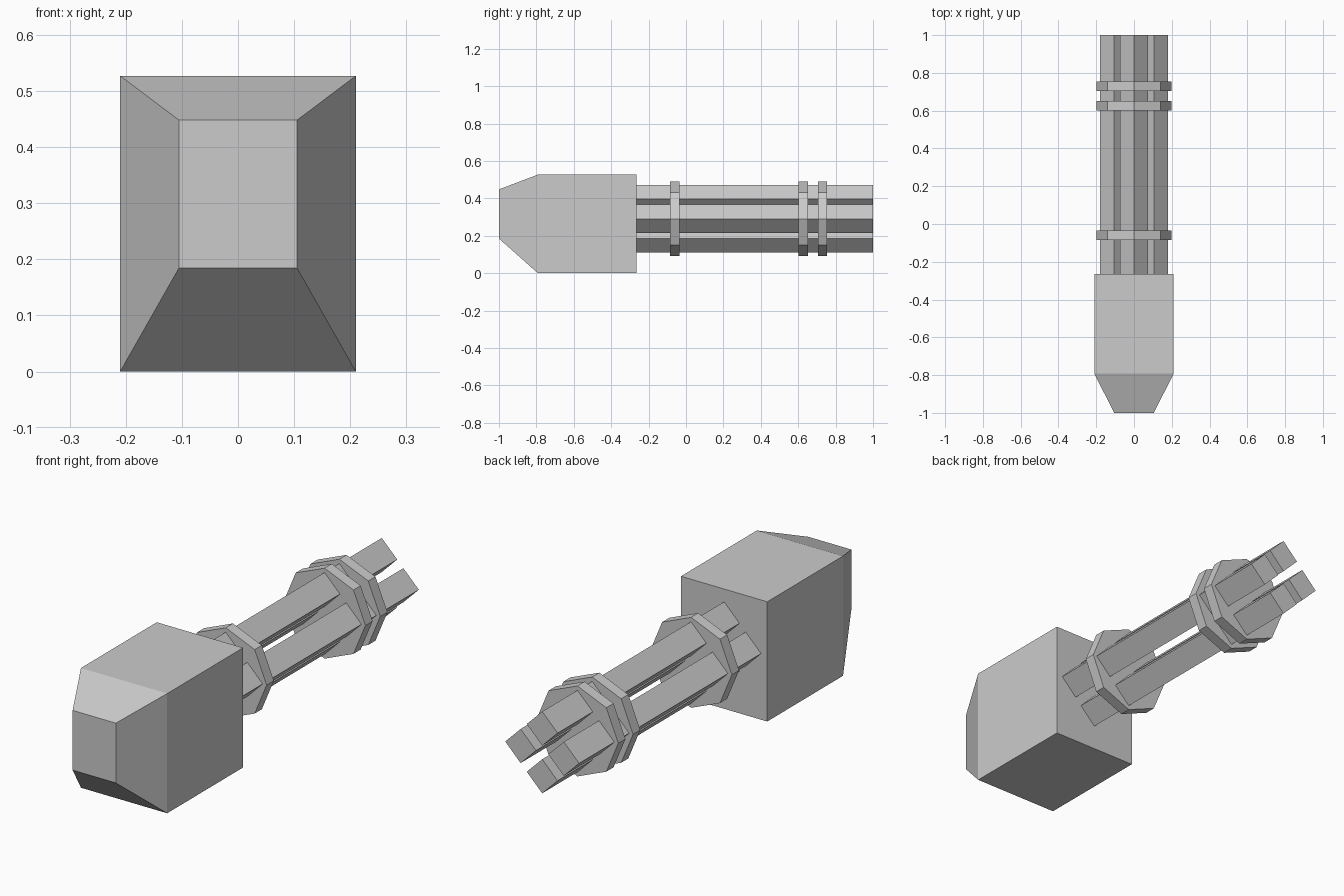
import bpy, bmesh, math

if "Cube" in bpy.data.objects:
    bpy.data.objects.remove(bpy.data.objects["Cube"])

AXIS_Z = 0.291


def loft(name, sections):
    """Closed solid through a row of sections: (y, [(x, z), ...])."""
    bm = bmesh.new()
    loops = [[bm.verts.new((x, y, z)) for x, z in pts] for y, pts in sections]
    for a, b in zip(loops, loops[1:]):
        for i in range(len(a)):
            j = (i + 1) % len(a)
            bm.faces.new((a[i], a[j], b[j], b[i]))
    bm.faces.new(loops[0])
    bm.faces.new(loops[-1])
    bmesh.ops.recalc_face_normals(bm, faces=bm.faces)
    mesh = bpy.data.meshes.new(name)
    bm.to_mesh(mesh)
    bm.free()
    obj = bpy.data.objects.new(name, mesh)
    bpy.context.collection.objects.link(obj)
    return obj


def rect(half_x, z0, z1):
    return [(-half_x, z0), (half_x, z0), (half_x, z1), (-half_x, z1)]


def polygon(sides, radius, cx, cz):
    return [(cx + radius * math.cos(math.tau * i / sides),
             cz + radius * math.sin(math.tau * i / sides)) for i in range(sides)]


# housing with a tapered front
loft("housing", [(-1.0, rect(0.105, 0.185, 0.448)),
                 (-0.792, rect(0.21, 0.0, 0.527)),
                 (-0.265, rect(0.21, 0.0, 0.527))])

# four diamond-section barrels around the axis
for i in range(4):
    a = math.tau * i / 4
    section = polygon(4, 0.075, 0.105 * math.cos(a), AXIS_Z + 0.105 * math.sin(a))
    loft(f"barrel_{i + 1}", [(-0.265, section), (1.0, section)])

# octagonal clamp plates
for i, y in enumerate((-0.06, 0.627, 0.73)):
    section = polygon(8, 0.199, 0, AXIS_Z)
    loft(f"clamp_plate_{i + 1}", [(y - 0.025, section), (y + 0.025, section)])
